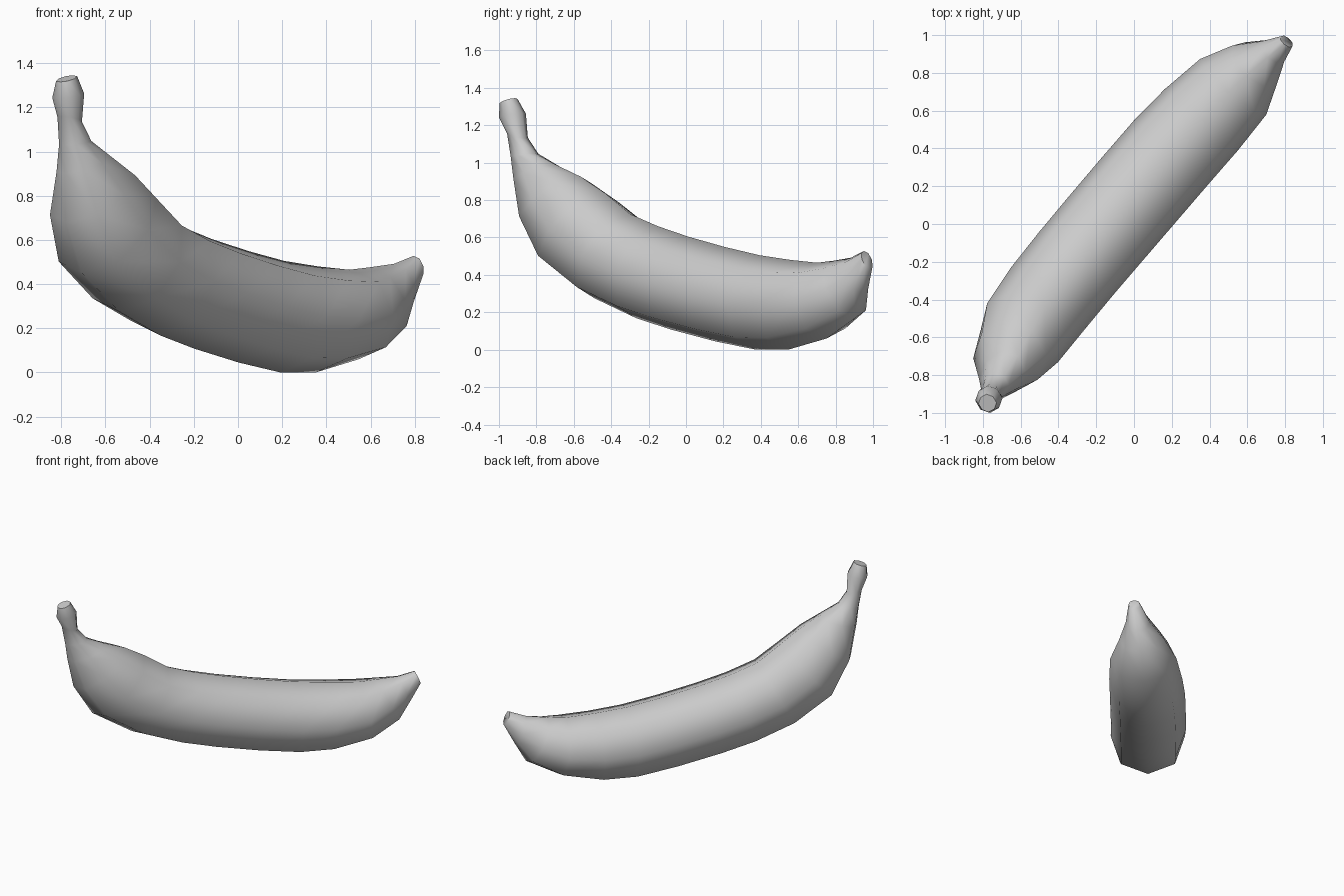
import bpy, bmesh, math
from mathutils import Vector

# Fruit lies along a diagonal: s runs along it, n is sideways
S = Vector((0.644, 0.765, 0))
N = Vector((-0.765, 0.644, 0))
UP = Vector((0, 0, 1))
SIDES = 8

# Rings from stem to tip: outer (s, z), inner (s, z), right n, left n
rings = [
    (-1.27, 1.315, -1.18, 1.345, -0.065, 0.03),
    (-1.275, 1.24, -1.135, 1.265, -0.08, 0.06),
    (-1.235, 1.16, -1.125, 1.13, -0.05, 0.055),
    (-1.21, 1.03, -1.06, 1.05, -0.06, 0.075),
    (-1.19, 0.90, -0.93, 0.99, -0.09, 0.13),
    (-1.14, 0.68, -0.78, 0.925, -0.14, 0.245),
    (-1.00, 0.45, -0.64, 0.84, -0.163, 0.325),
    (-0.72, 0.275, -0.47, 0.725, -0.16, 0.35),
    (-0.43, 0.168, -0.28, 0.66, -0.158, 0.357),
    (-0.19, 0.108, -0.07, 0.605, -0.16, 0.358),
    (0.12, 0.045, 0.185, 0.55, -0.163, 0.357),
    (0.41, 0.0, 0.435, 0.505, -0.166, 0.353),
    (0.644, 0.0, 0.66, 0.48, -0.17, 0.335),
    (0.927, 0.06, 0.86, 0.465, -0.163, 0.295),
    (1.137, 0.17, 0.98, 0.475, -0.10, 0.21),
    (1.21, 0.30, 1.13, 0.492, -0.055, 0.11),
    (1.28, 0.435, 1.24, 0.528, -0.036, 0.046),
]


def soft(v):
    # slightly fuller than an ellipse
    return math.copysign(abs(v) ** 0.9, v)


bm = bmesh.new()
loops = []
for s0, z0, s1, z1, right, left in rings:
    outer, inner = S * s0 + UP * z0, S * s1 + UP * z1
    centre = (outer + inner) / 2 + N * (left + right) / 2
    half, width = (inner - outer) / 2, N * (left - right) / 2
    loops.append([bm.verts.new(centre + half * soft(math.cos(a)) + width * soft(math.sin(a)))
                  for a in (2 * math.pi * i / SIDES for i in range(SIDES))])

# Skin and end caps
for a, b in zip(loops, loops[1:]):
    for i in range(SIDES):
        j = (i + 1) % SIDES
        bm.faces.new((a[i], a[j], b[j], b[i]))
bm.faces.new(loops[0])
bm.faces.new(loops[-1])
bmesh.ops.recalc_face_normals(bm, faces=bm.faces[:])

mesh = bpy.data.meshes.new("banana")
bm.to_mesh(mesh)
bm.free()
obj = bpy.data.objects.new("banana", mesh)
bpy.context.collection.objects.link(obj)
bpy.context.view_layer.objects.active = obj
obj.select_set(True)
bpy.ops.object.shade_smooth_by_angle(angle=math.radians(60))
